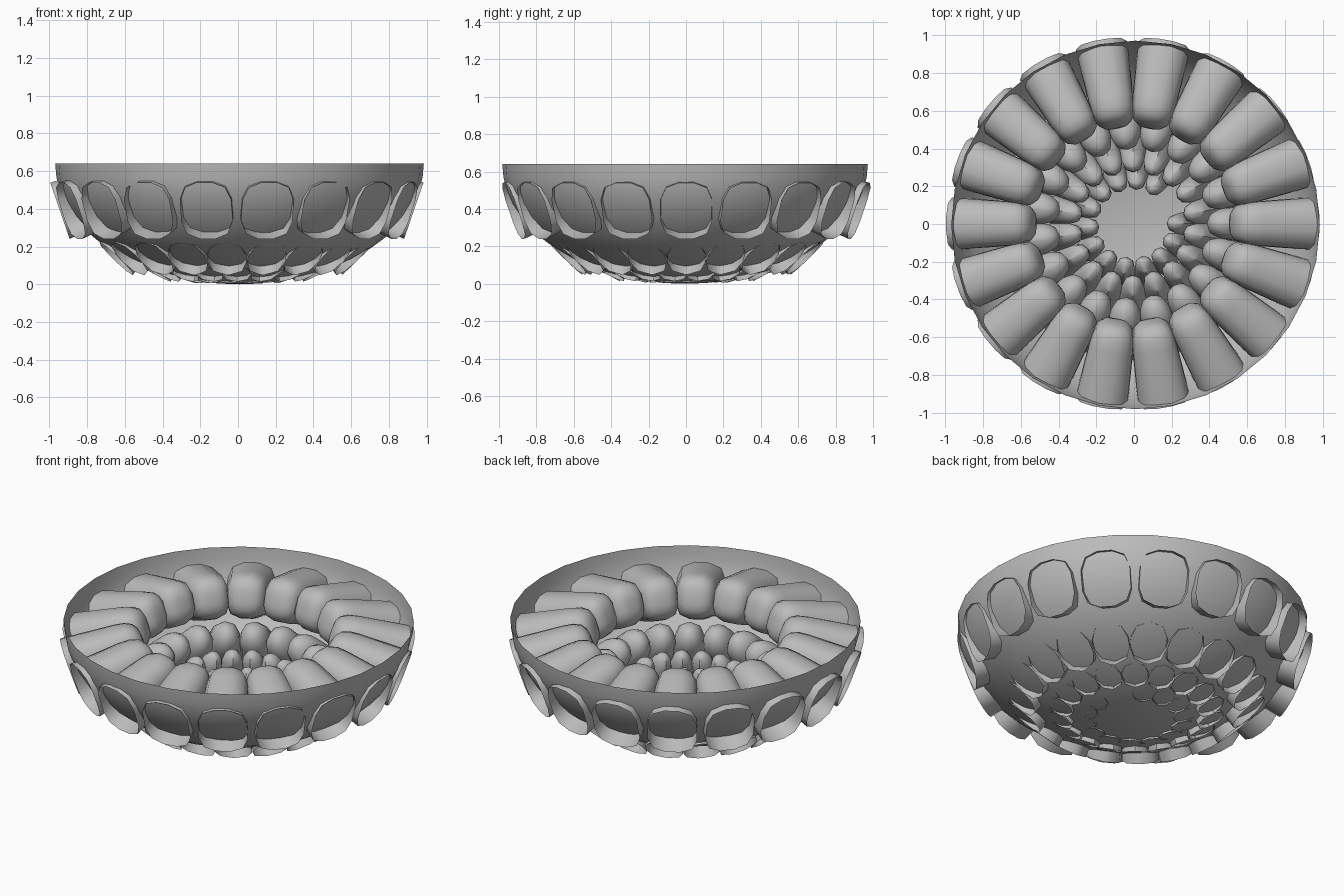
import bpy, bmesh, math
from mathutils import Vector

if "Cube" in bpy.data.objects:
    bpy.data.objects.remove(bpy.data.objects["Cube"])

grey = bpy.data.materials.new("mid grey")
grey.diffuse_color = (0.5, 0.5, 0.5, 1)
grey.use_nodes = True
grey.node_tree.nodes["Principled BSDF"].inputs["Base Color"].default_value = grey.diffuse_color


def finish(name, bm, angle):
    """Turn a bmesh into a smooth-shaded object."""
    mesh = bpy.data.meshes.new(name)
    bm.to_mesh(mesh)
    bm.free()
    mesh.materials.append(grey)
    ob = bpy.data.objects.new(name, mesh)
    bpy.context.collection.objects.link(ob)
    bpy.ops.object.select_all(action='DESELECT')
    bpy.context.view_layer.objects.active = ob
    ob.select_set(True)
    bpy.ops.object.shade_smooth_by_angle(angle=math.radians(angle))
    return ob


def section(w, h, corner, seg=3):
    """Rounded rectangle outline with half sizes w, h, counter-clockwise."""
    pts = []
    r = corner * min(w, h)
    for q, (sx, sy) in enumerate(((1, 1), (-1, 1), (-1, -1), (1, -1))):
        for i in range(seg):
            a = math.pi / 2 * (q + i / (seg - 1))
            pts.append((sx * (w - r) + r * math.cos(a), sy * (h - r) + r * math.sin(a)))
    return pts


def stud(bm, a, radius, z, tilt, length, w, h, corner, stations):
    """One tapered hollow stud: open outside the bowl, rounded end inside."""
    R = Vector((math.cos(a), math.sin(a), 0))
    T = Vector((-math.sin(a), math.cos(a), 0))
    Z = Vector((0, 0, 1))
    axis = -math.cos(tilt) * R + math.sin(tilt) * Z
    up = math.sin(tilt) * R + math.cos(tilt) * Z
    centre = Vector((-0.006, 0.002, 0)) + R * radius + Z * z
    loops = []
    for s, k in stations:
        loops.append([bm.verts.new(centre + axis * (s * length) + T * (x * k) + up * (y * k))
                      for x, y in section(w, h, corner)])
    n = len(loops[0])
    for lo, hi in zip(loops, loops[1:]):
        for i in range(n):
            k = (i + 1) % n
            bm.faces.new((lo[i], hi[i], hi[k], lo[k]))
    bm.faces.new(loops[-1][::-1])


def stud_ring(name, angles, *shape):
    bm = bmesh.new()
    for a in angles:
        stud(bm, math.radians(a), *shape)
    bmesh.ops.recalc_face_normals(bm, faces=bm.faces)
    return finish(name, bm, 50)


# Bowl: thin open half ellipsoid
RIM, HEIGHT, SIDES, RINGS = 0.977, 0.64, 32, 14
bm = bmesh.new()
pole = bm.verts.new((0.008, -0.005, 0))
rows = []
for j in range(1, RINGS + 1):
    t = math.pi / 2 * j / RINGS
    r, z = RIM * math.sin(t), HEIGHT * (1 - math.cos(t))
    rows.append([bm.verts.new((0.008 + r * math.cos(2 * math.pi * i / SIDES),
                               -0.005 + r * math.sin(2 * math.pi * i / SIDES), z))
                 for i in range(SIDES)])
for i in range(SIDES):
    k = (i + 1) % SIDES
    bm.faces.new((pole, rows[0][k], rows[0][i]))
    for lo, hi in zip(rows, rows[1:]):
        bm.faces.new((lo[i], lo[k], hi[k], hi[i]))
finish("bowl", bm, 60)

# Studs: four rings, shrinking towards the middle
blocky = [(0, 1), (0.7, 0.84), (0.84, 0.78), (0.93, 0.66), (0.98, 0.48), (1, 0.25)]
domed = [(0, 1), (0.5, 0.86), (0.7, 0.79), (0.84, 0.66), (0.95, 0.42), (1, 0.14)]
rad = math.radians
stud_ring("large_studs", [20 * i for i in range(18)],
          0.938, 0.39, rad(19), 0.435, 0.138, 0.158, 0.7, blocky)
stud_ring("medium_studs", [360 / 19 * i for i in range(19)],
          0.648, 0.135, rad(46), 0.33, 0.103, 0.122, 0.9, domed)
stud_ring("small_studs", [10 + 20 * i for i in range(18)],
          0.43, 0.053, rad(62), 0.28, 0.077, 0.083, 1.0, domed)
stud_ring("inner_studs", [60 + 25 * i for i in range(13)],
          0.28, 0.026, rad(72), 0.23, 0.064, 0.066, 1.0, domed)
